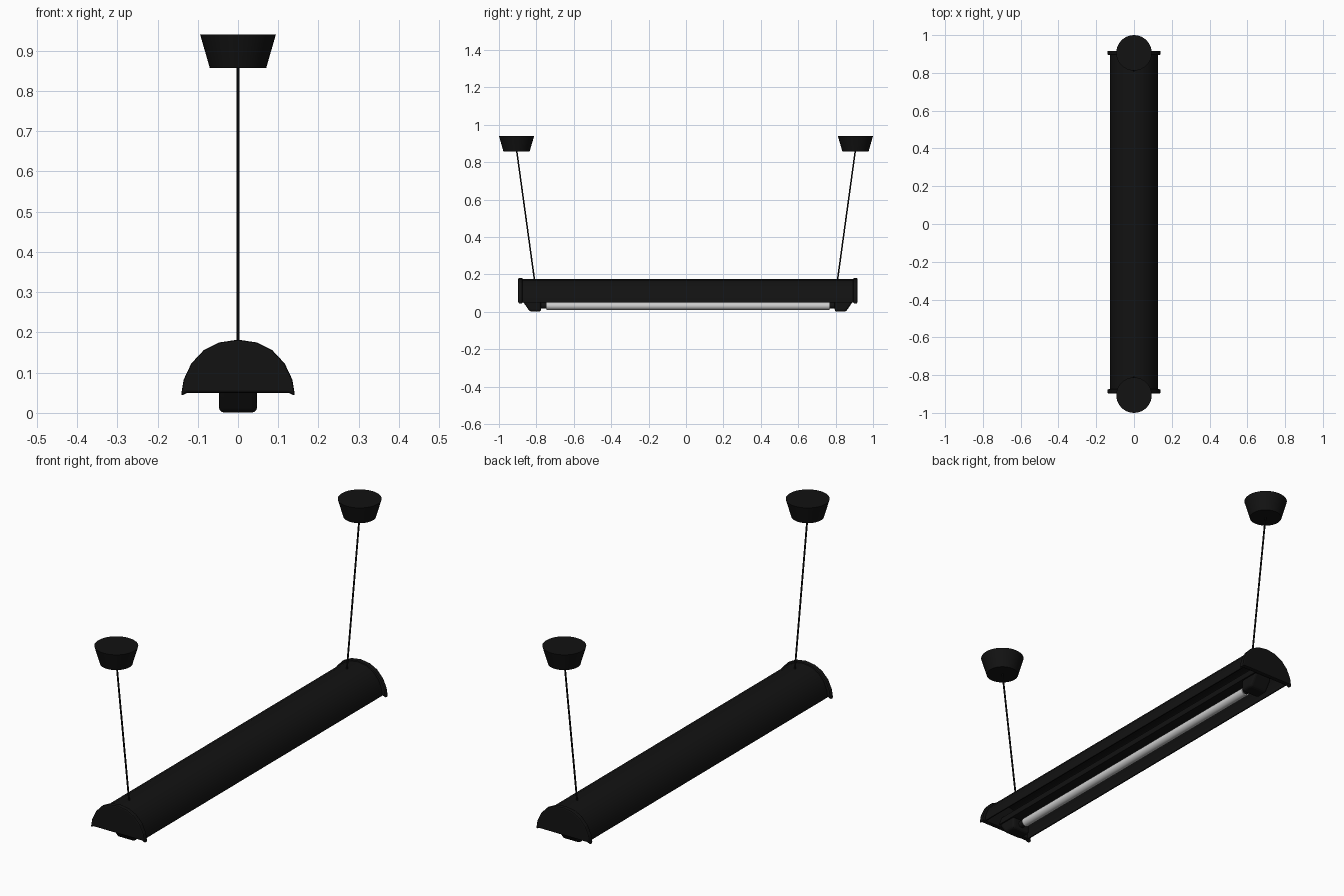
import bpy, bmesh, math
from mathutils import Vector

if "Cube" in bpy.data.objects:
    bpy.data.objects.remove(bpy.data.objects["Cube"])

CY = 0.01  # the shade sits slightly off centre along y


def material(name, colour):
    m = bpy.data.materials.new(name)
    m.diffuse_color = colour
    m.use_nodes = True
    m.node_tree.nodes["Principled BSDF"].inputs["Base Color"].default_value = m.diffuse_color
    return m


BLACK = material("black_metal", (0.006, 0.006, 0.006, 1))
WHITE = material("lamp_glass", (0.8, 0.8, 0.8, 1))


def finish(ob, name, mat, smooth=None):
    ob.name = name
    ob.data.materials.append(mat)
    if smooth:
        bpy.ops.object.select_all(action='DESELECT')
        ob.select_set(True)
        bpy.context.view_layer.objects.active = ob
        bpy.ops.object.shade_smooth_by_angle(angle=math.radians(smooth))
    return ob


def prism(name, points, a, b, axis, smooth=None):
    """Extrude a closed profile along x (points are y,z) or y (points are x,z)."""
    bm = bmesh.new()
    place = (lambda p, t: (t, p[0], p[1])) if axis == 'x' else (lambda p, t: (p[0], t, p[1]))
    face = bm.faces.new([bm.verts.new(place(p, a)) for p in points])
    geo = bmesh.ops.extrude_face_region(bm, geom=[face])['geom']
    step = Vector((b - a, 0, 0) if axis == 'x' else (0, b - a, 0))
    bmesh.ops.translate(bm, vec=step, verts=[g for g in geo if isinstance(g, bmesh.types.BMVert)])
    bmesh.ops.recalc_face_normals(bm, faces=bm.faces)
    me = bpy.data.meshes.new(name)
    bm.to_mesh(me)
    bm.free()
    ob = bpy.data.objects.new(name, me)
    bpy.context.collection.objects.link(ob)
    return finish(ob, name, BLACK, smooth)


def rod(name, p, q, r, mat, sides=16):
    p, q = Vector(p), Vector(q)
    bpy.ops.mesh.primitive_cylinder_add(vertices=sides, radius=r, depth=(q - p).length,
                                        location=(p + q) / 2)
    ob = bpy.context.object
    ob.rotation_euler = (q - p).to_track_quat('Z', 'Y').to_euler()
    return finish(ob, name, mat, 40)


def bevel(ob, width, segments=2):
    mod = ob.modifiers.new("bevel", 'BEVEL')
    mod.width, mod.segments, mod.limit_method = width, segments, 'ANGLE'
    mod.angle_limit = math.radians(50)


def both_sides(half):
    """Mirror a half profile that starts on x = 0."""
    return [(-x, z) for x, z in reversed(half[1:])] + half


# Half-round shade: thin open shell
outer = [(0, .176), (.044, .169), (.079, .15), (.107, .118), (.122, .081), (.126, .05)]
inner = [(x * .955, z - .006 * (z > .06)) for x, z in outer]
prism("shade", both_sides(outer) + list(reversed(both_sides(inner))),
      CY - .89, CY + .89, 'y', 30)

# End plates with flared lower tips
cap = [(0, .182), (.047, .175), (.085, .156), (.116, .123), (.135, .083), (.142, .042), (.126, .05)]
for s, side in ((-1, "front"), (1, "back")):
    plate = prism(side + "_end_plate", both_sides(cap), CY + s * .884, CY + s * .907, 'y')
    bevel(plate, .006)

    # Lamp holder below the spine
    prof = [(.885, .06), (.872, .04), (.845, .001), (.785, .001), (.785, .06)]
    holder = prism(side + "_lamp_holder", [(CY + s * y, z) for y, z in prof], -.047, .047, 'x')
    bevel(holder, .012, 3)
    rod(side + "_lamp_collar", (0, CY + s * .79, .033), (0, CY + s * .755, .033), .016, BLACK)

    # Ceiling canopy and slanted suspension wire
    bpy.ops.mesh.primitive_cone_add(vertices=32, radius1=.07, radius2=.094, depth=.083,
                                    location=(0, s * .906, .8985))
    finish(bpy.context.object, side + "_canopy", BLACK, 40)
    rod(side + "_wire", (0, s * .81, .17), (0, s * .905, .86), .004, BLACK, 8)

# Inner spine carrying the holders
prism("spine", [(-.045, .06), (.045, .06), (.03, .10), (-.03, .10)], CY - .885, CY + .885, 'y')

# Fluorescent tube
rod("lamp_tube", (0, CY - .757, .031), (0, CY + .757, .031), .02, WHITE, 24)
